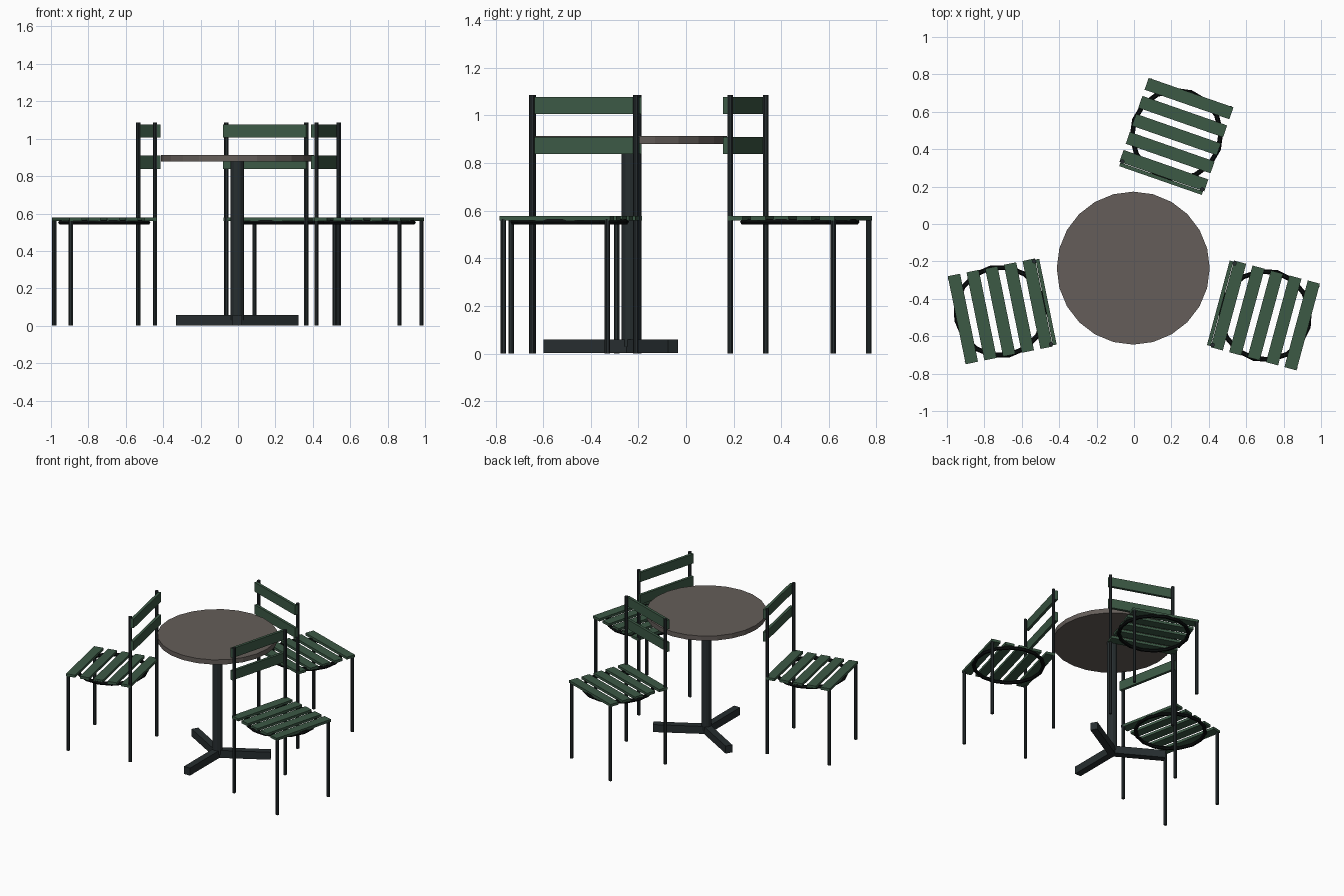
import bpy, bmesh, math
from mathutils import Matrix, Vector

if "Cube" in bpy.data.objects:
    bpy.data.objects.remove(bpy.data.objects["Cube"])


def material(name, col):
    m = bpy.data.materials.new(name)
    m.diffuse_color = (*col, 1)
    m.use_nodes = True
    m.node_tree.nodes["Principled BSDF"].inputs["Base Color"].default_value = m.diffuse_color
    return m


GREEN = material("green slats", (0.045, 0.100, 0.060))
METAL = material("dark metal", (0.020, 0.027, 0.029))
BLACK = material("black ring", (0.003, 0.004, 0.004))
STONE = material("brown grey top", (0.128, 0.110, 0.100))


def finish(bm, name, mat, frame):
    bmesh.ops.recalc_face_normals(bm, faces=bm.faces)
    me = bpy.data.meshes.new(name)
    bm.to_mesh(me)
    bm.free()
    me.materials.append(mat)
    ob = bpy.data.objects.new(name, me)
    ob.matrix_world = frame
    bpy.context.collection.objects.link(ob)
    return ob


def box(name, lo, hi, mat, frame):
    lo, hi = Vector(lo), Vector(hi)
    bm = bmesh.new()
    bmesh.ops.create_cube(bm, size=1, matrix=Matrix.Translation((lo + hi) / 2)
                          @ Matrix.Diagonal((*(hi - lo), 1)))
    return finish(bm, name, mat, frame)


def post(name, x, y, z0, z1, r, sides, mat, frame):
    bm = bmesh.new()
    bmesh.ops.create_cone(bm, cap_ends=True, segments=sides, radius1=r, radius2=r,
                          depth=z1 - z0, matrix=Matrix.Translation((x, y, (z0 + z1) / 2)))
    return finish(bm, name, mat, frame)


def ring(name, radius, tube, z, mat, frame, major=16, minor=6):
    bm = bmesh.new()
    loops = []
    for i in range(major):
        a = 2 * math.pi * i / major
        loop = []
        for j in range(minor):
            b = 2 * math.pi * j / minor
            d = radius + tube * math.cos(b)
            loop.append(bm.verts.new((d * math.cos(a), d * math.sin(a), z + tube * math.sin(b))))
        loops.append(loop)
    for i in range(major):
        p, q = loops[i], loops[(i + 1) % major]
        for j in range(minor):
            k = (j + 1) % minor
            bm.faces.new((p[j], q[j], q[k], p[k]))
    return finish(bm, name, mat, frame)


def place(x, y, deg):
    return Matrix.Translation((x, y, 0)) @ Matrix.Rotation(math.radians(deg), 4, 'Z')


# Chair: its front points along local +x, backrest at -x
def chair(tag, x, y, deg):
    f = place(x, y, deg)
    for i in range(5):
        c = (i - 2) * 0.102
        box(f"{tag}_seat_slat", (c - 0.0335, -0.24, 0.559), (c + 0.0335, 0.24, 0.578), GREEN, f)
    for z in (0.839, 1.007):
        box(f"{tag}_back_slat", (-0.26, -0.234, z), (-0.24, 0.234, z + 0.07), GREEN, f)
    for s in (-1, 1):
        post(f"{tag}_front_leg", 0.228, s * 0.226, 0, 0.565, 0.012, 8, METAL, f)
        post(f"{tag}_back_leg", -0.231, s * 0.226, 0, 1.086, 0.012, 8, METAL, f)
    ring(f"{tag}_seat_ring", 0.238, 0.013, 0.553, BLACK, f)


chair("left_chair", -0.715, -0.467, 191.5)
chair("right_chair", 0.702, -0.489, -15.1)
chair("back_chair", 0.227, 0.478, 70.8)

# Table: round top, column and three-armed foot
t = place(-0.004, -0.236, 0)
post("table_top", 0, 0, 0.879, 0.914, 0.409, 24, STONE, t)
post("table_column", 0, 0, 0.03, 0.88, 0.035, 12, METAL, t)
for a in (30, 150, 270):
    box("table_foot", (0, -0.025, 0.002), (0.363, 0.025, 0.058), METAL, place(-0.004, -0.236, a))
